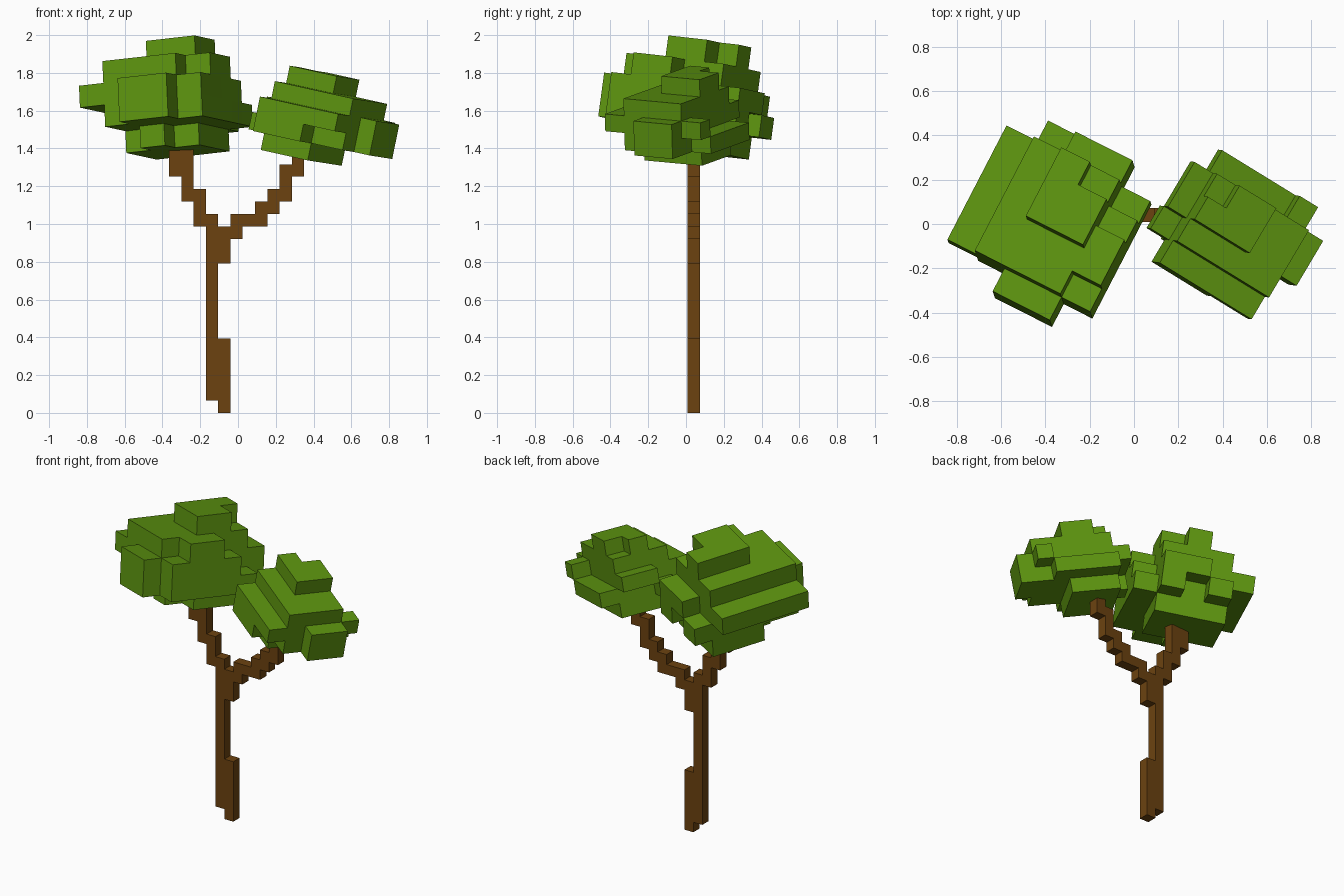
import bpy
import bmesh
from mathutils import Matrix, Vector

default_cube = bpy.data.objects.get("Cube")
if default_cube:
    bpy.data.objects.remove(default_cube, do_unlink=True)


def make_material(name, colour):
    mat = bpy.data.materials.new(name)
    mat.use_nodes = True
    mat.diffuse_color = (*colour, 1)
    shader = mat.node_tree.nodes["Principled BSDF"]
    shader.inputs["Base Color"].default_value = (*colour, 1)
    shader.inputs["Roughness"].default_value = 0.9
    return mat


def block_object(name, mat, boxes, start, step, frame=Matrix()):
    """Join grid boxes (x0, x1, y0, y1, z0, z1) into one outer shell."""
    cells = set()
    for x0, x1, y0, y1, z0, z1 in boxes:
        cells.update((x, y, z) for x in range(x0, x1)
                     for y in range(y0, y1) for z in range(z0, z1))
    bm = bmesh.new()
    corners = {}

    def corner(key):
        if key not in corners:
            point = Vector([s + k * d for s, k, d in zip(start, key, step)])
            corners[key] = bm.verts.new(frame @ point)
        return corners[key]

    # Only faces without a neighbouring cell are kept
    for cell in cells:
        for axis in range(3):
            u, v = (axis + 1) % 3, (axis + 2) % 3
            for side in (0, 1):
                neighbour = list(cell)
                neighbour[axis] += 2 * side - 1
                if tuple(neighbour) in cells:
                    continue
                ring = []
                for du, dv in ((0, 0), (1, 0), (1, 1), (0, 1)):
                    key = list(cell)
                    key[axis] += side
                    key[u] += du
                    key[v] += dv
                    ring.append(corner(tuple(key)))
                bm.faces.new(ring if side else ring[::-1])
    mesh = bpy.data.meshes.new(name)
    bm.to_mesh(mesh)
    bm.free()
    mesh.materials.append(mat)
    obj = bpy.data.objects.new(name, mesh)
    bpy.context.collection.objects.link(obj)
    return obj


def tilted_frame(origin, along, across):
    """Right-angled frame from two rough directions."""
    ex = Vector(along).normalized()
    ey = Vector(across)
    ey = (ey - ex * ey.dot(ex)).normalized()
    ez = ex.cross(ey)
    turn = Matrix((ex, ey, ez)).transposed().to_4x4()
    return Matrix.Translation(origin) @ turn


def layers(table):
    """Turn {layer: [(x0, x1, y0, y1), ...]} into full boxes."""
    return [(*box, z, z + 1) for z, row in table.items() for box in row]


bark = make_material("bark brown", (0.15, 0.055, 0.005))
leaf = make_material("leaf green", (0.11, 0.30, 0.005))

# Stem, then the two stepped branches, all one block deep
stem = [(4, 5, 0, 6), (3, 4, 1, 16), (4, 5, 12, 15)]
right_branch = [(2, 3, 15, 18), (1, 2, 17, 22), (0, 1, 19, 22)]
left_branch = [(5, 6, 14, 16), (6, 7, 15, 16), (7, 8, 15, 17),
               (8, 9, 16, 18), (9, 10, 17, 20), (10, 11, 19, 21)]
trunk_boxes = [(a, b, 0, 1, c, d)
               for a, b, c, d in stem + right_branch + left_branch]
block_object("trunk_and_branches", bark, trunk_boxes,
             (-0.365, 0.008, 0), (0.065, 0.065, 0.0658))

# Large crown on the model's right
large = layers({
    0: [(1, 4, 3, 6), (2, 3, 2, 3)],
    1: [(1, 5, 1, 6), (2, 4, 0, 1), (1, 2, 6, 7), (3, 4, 6, 7)],
    2: [(0, 4, 1, 6), (4, 5, 1, 5), (2, 4, 0, 1), (2, 4, 6, 7)],
    3: [(1, 4, 1, 6), (4, 5, 2, 4)],
    4: [(2, 4, 3, 5), (2, 3, 5, 6)],
})
block_object("large_crown", leaf, large,
             (-0.713, -0.567, -0.292), (0.145, 0.1165, 0.117),
             tilted_frame((0, 0, 1.7), (0.89, -0.45, 0.1), (0.46, 0.89, -0.1)))

# Small crown on the model's left
small = layers({
    0: [(1, 4, 1, 4)],
    1: [(1, 4, 0, 1), (1, 6, 1, 4), (6, 7, 2, 4), (1, 5, 4, 5), (0, 1, 1, 2)],
    2: [(1, 6, 0, 4), (5, 6, 4, 5), (0, 1, 2, 4), (6, 7, 2, 4)],
    3: [(1, 6, 1, 4)],
    4: [(1, 4, 2, 3), (2, 4, 3, 4)],
})
block_object("small_crown", leaf, small,
             (-0.302, -0.326, -0.268), (0.099, 0.118, 0.093),
             tilted_frame((0.45, 0, 1.6), (0.83, -0.51, -0.185), (0.51, 0.86, -0.08)))
